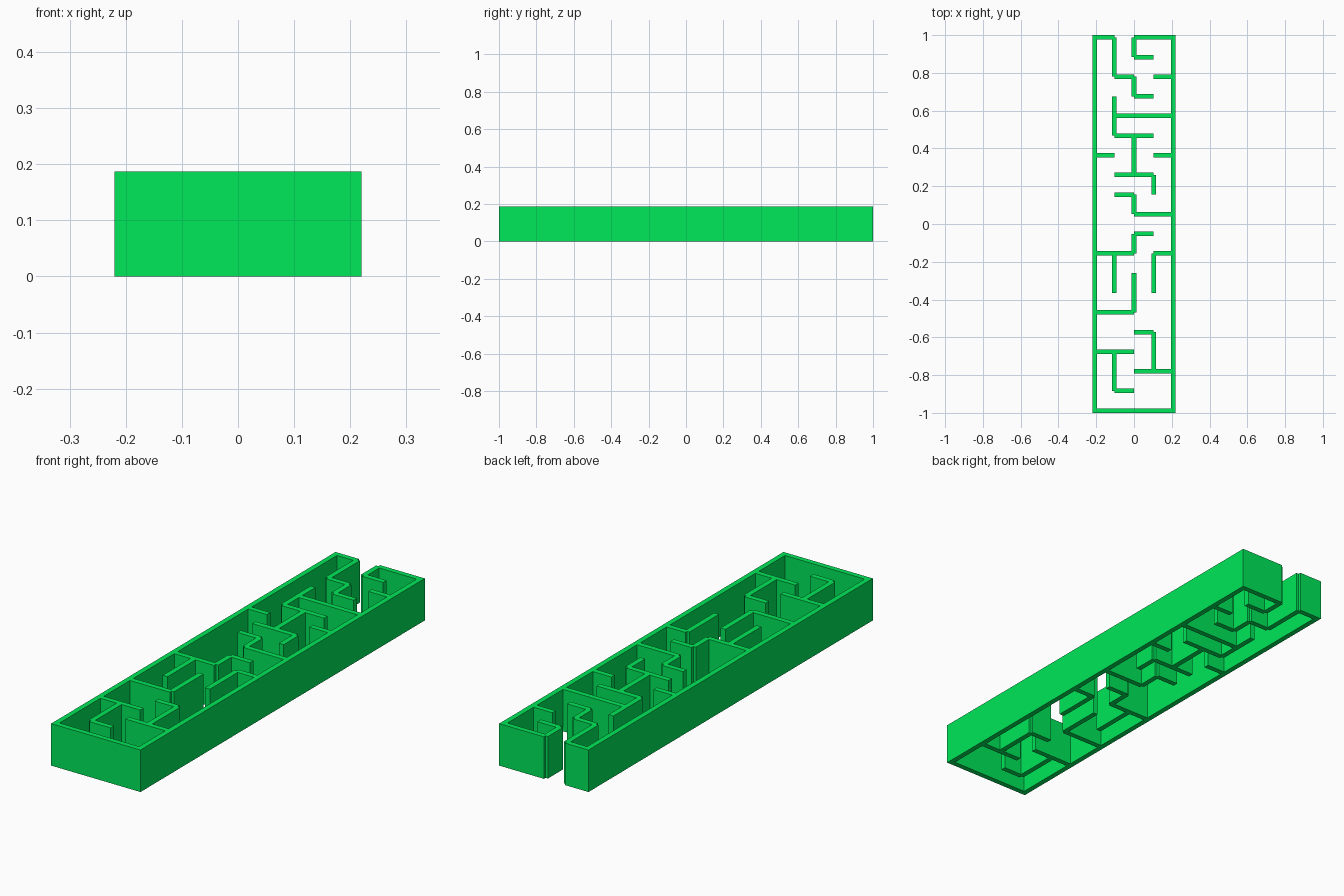
import bpy, bmesh

if "Cube" in bpy.data.objects:
    bpy.data.objects.remove(bpy.data.objects["Cube"])

CELL, HALF, HEIGHT = 0.104, 0.012, 0.187
COLS, ROWS = 4, 19

# Wall runs in grid units: row -> column spans, column -> row spans
ACROSS = {0: [(0, 4)], 1: [(1, 2)], 2: [(2, 4)], 3: [(0, 2)], 4: [(2, 3)],
          5: [(0, 2)], 8: [(0, 2), (3, 4)], 9: [(2, 3)], 10: [(2, 4)],
          11: [(1, 2)], 12: [(1, 3)], 13: [(0, 1), (3, 4)], 14: [(1, 3)],
          15: [(1, 4)], 16: [(2, 3)], 17: [(1, 2), (3, 4)], 18: [(2, 3)],
          19: [(0, 1), (2, 4)]}
ALONG = {0: [(0, 19)], 1: [(1, 3), (6, 8), (14, 16), (17, 19)],
         2: [(5, 7), (8, 9), (10, 11), (12, 14), (16, 17), (18, 19)],
         3: [(2, 4), (6, 8), (11, 12)], 4: [(0, 19)]}


def gx(i):
    return (i - COLS / 2) * CELL


def gy(j):
    return (j - ROWS / 2) * CELL


# Wall footprints; the side walls run past the corners to close the frame
rects = [(gx(a), gx(b), gy(j) - HALF, gy(j) + HALF)
         for j, spans in ACROSS.items() for a, b in spans]
for i, spans in ALONG.items():
    extra = HALF if i in (0, COLS) else 0
    rects += [(gx(i) - HALF, gx(i) + HALF, gy(a) - extra, gy(b) + extra)
              for a, b in spans]

# Merge the footprints into one flat plan of shared cells
xs = [gx(i) + d for i in range(COLS + 1) for d in (-HALF, 0, HALF)]
ys = [gy(j) + d for j in range(ROWS + 1) for d in (-HALF, 0, HALF)]
bm = bmesh.new()
grid = {}


def corner(i, j):
    if (i, j) not in grid:
        grid[i, j] = bm.verts.new((xs[i], ys[j], 0))
    return grid[i, j]


for i in range(len(xs) - 1):
    for j in range(len(ys) - 1):
        cx, cy = (xs[i] + xs[i + 1]) / 2, (ys[j] + ys[j + 1]) / 2
        if any(x0 < cx < x1 and y0 < cy < y1 for x0, x1, y0, y1 in rects):
            bm.faces.new((corner(i, j), corner(i + 1, j),
                          corner(i + 1, j + 1), corner(i, j + 1)))

# Raise the plan into solid walls
res = bmesh.ops.extrude_face_region(bm, geom=bm.faces[:], use_keep_orig=True)
top = [g for g in res["geom"] if isinstance(g, bmesh.types.BMVert)]
bmesh.ops.translate(bm, verts=top, vec=(0, 0, HEIGHT))
bmesh.ops.recalc_face_normals(bm, faces=bm.faces[:])

mesh = bpy.data.meshes.new("maze_walls")
bm.to_mesh(mesh)
bm.free()
green = bpy.data.materials.new("green")
green.diffuse_color = (0.0, 0.8, 0.1, 1)
green.use_nodes = True
green.node_tree.nodes["Principled BSDF"].inputs["Base Color"].default_value = green.diffuse_color
mesh.materials.append(green)
bpy.context.collection.objects.link(bpy.data.objects.new("maze_walls", mesh))
